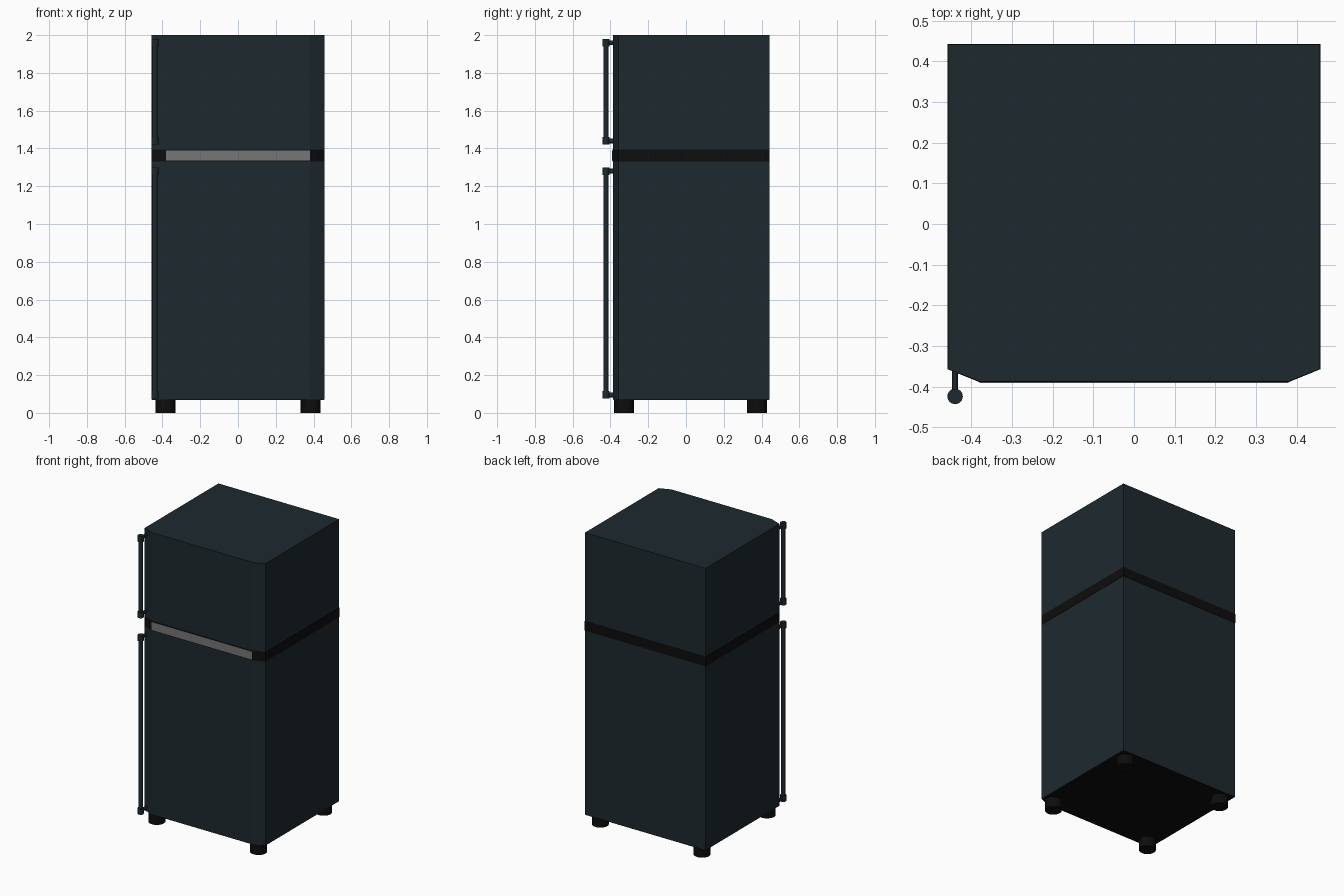
import bpy, bmesh
from math import pi

if "Cube" in bpy.data.objects:
    bpy.data.objects.remove(bpy.data.objects["Cube"])


def material(name, rgb):
    m = bpy.data.materials.new(name)
    m.diffuse_color = (*rgb, 1)
    m.use_nodes = True
    m.node_tree.nodes["Principled BSDF"].inputs["Base Color"].default_value = m.diffuse_color
    return m


BODY = material("dark_slate", (0.0125, 0.022, 0.027))
BLACK = material("black", (0.004, 0.004, 0.004))
GREY = material("grey", (0.18, 0.18, 0.18))


def prism(name, outline, z0, z1, mat):
    """Extrude a plan outline from z0 up to z1."""
    bm = bmesh.new()
    base = bm.faces.new([bm.verts.new((x, y, z0)) for x, y in outline])
    top = bmesh.ops.extrude_face_region(bm, geom=[base])["geom"]
    bmesh.ops.translate(bm, vec=(0, 0, z1 - z0),
                        verts=[v for v in top if isinstance(v, bmesh.types.BMVert)])
    bmesh.ops.recalc_face_normals(bm, faces=bm.faces)
    me = bpy.data.meshes.new(name)
    bm.to_mesh(me)
    bm.free()
    ob = bpy.data.objects.new(name, me)
    bpy.context.collection.objects.link(ob)
    me.materials.append(mat)
    return ob


def cylinder(name, r, depth, loc, mat, rot=(0, 0, 0), sides=24):
    bpy.ops.mesh.primitive_cylinder_add(vertices=sides, radius=r, depth=depth,
                                        location=loc, rotation=rot)
    ob = bpy.context.object
    ob.name = name
    ob.data.materials.append(mat)
    bpy.ops.object.shade_smooth_by_angle()
    return ob


def plan(grow=0.0):
    """Cabinet outline with angled front corners."""
    w, b, f = 0.457 + grow, 0.441 + grow, -0.387 - grow
    return [(-w, b), (-w, -0.357), (-0.38, f), (0.38, f), (w, -0.357), (w, b)]


# Cabinets and the dark band between them
prism("lower_cabinet", plan(), 0.07, 1.33, BODY)
prism("upper_cabinet", plan(), 1.395, 2.0, BODY)
prism("divider_band", plan(0.002), 1.33, 1.395, BLACK)

# Grey strip on the front of the band
prism("front_strip", [(-0.38, -0.38), (-0.38, -0.391), (0.38, -0.391), (0.38, -0.38)],
      1.335, 1.39, GREY)

# Black underside panel
prism("base_panel", plan(-0.002), 0.068, 0.072, BLACK)

# Feet
for x in (-0.385, 0.385):
    for y in (-0.328, 0.376):
        cylinder("foot", 0.053, 0.07, (x, y, 0.035), BLACK)

# Door handles: rod, end caps and standoffs
HX, HY = -0.44, -0.424
for part, z0, z1 in (("lower", 0.075, 1.30), ("upper", 1.42, 1.98)):
    cylinder(part + "_handle_rod", 0.014, z1 - z0 - 0.02, (HX, HY, (z0 + z1) / 2), BODY)
    for z in (z0 + 0.02, z1 - 0.02):
        cylinder(part + "_handle_cap", 0.019, 0.04, (HX, HY, z), BODY)
        post = cylinder(part + "_handle_post", 0.0125, 0.075, (HX, HY + 0.0375, z),
                        BODY, (pi / 2, 0, 0), 16)
        post.scale.x = 0.6
